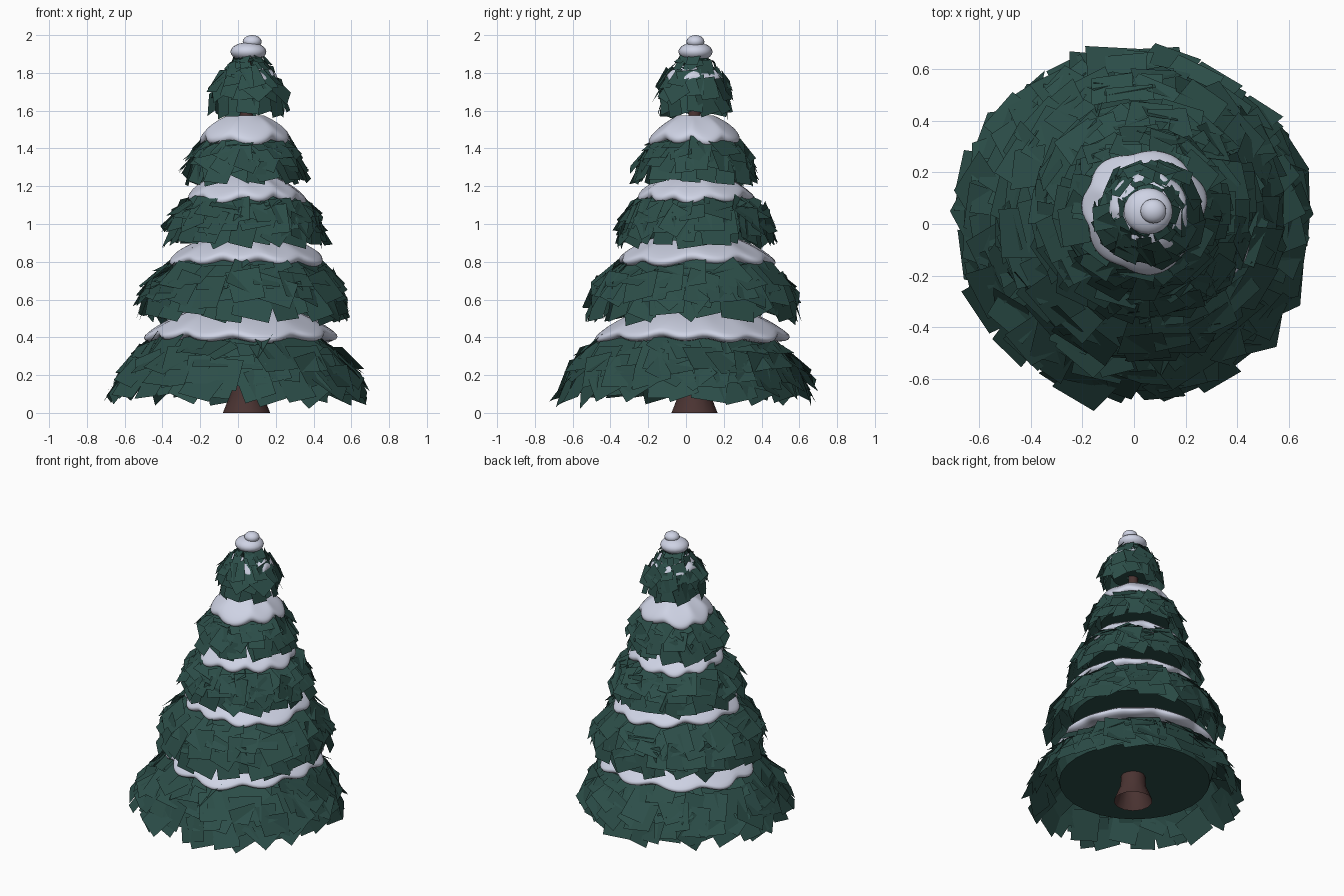
import bpy, bmesh, math, random
from math import sin, cos, pi
from mathutils import Vector, Matrix

random.seed(11)
if "Cube" in bpy.data.objects:
    bpy.data.objects.remove(bpy.data.objects["Cube"])


def material(name, rgb):
    m = bpy.data.materials.new(name)
    m.use_nodes = True
    m.diffuse_color = (*rgb, 1)
    m.node_tree.nodes["Principled BSDF"].inputs["Base Color"].default_value = (*rgb, 1)
    return m


GREEN = material("needle green", (0.025, 0.076, 0.066))
SNOW = material("snow white", (0.62, 0.65, 0.78))
BARK = material("bark brown", (0.07, 0.034, 0.032))


def finish(bm, name, mat, smooth=False):
    mesh = bpy.data.meshes.new(name)
    bm.to_mesh(mesh)
    bm.free()
    mesh.materials.append(mat)
    mesh.polygons.foreach_set("use_smooth", [smooth] * len(mesh.polygons))
    ob = bpy.data.objects.new(name, mesh)
    bpy.context.collection.objects.link(ob)
    return ob


def revolve(bm, profile, centre, segs, shape=lambda a, r, z: (r, z)):
    """Sweep a (radius, height) profile round a vertical axis."""
    rings = []
    for r, z in profile:
        ring = []
        for i in range(segs):
            a = 2 * pi * i / segs
            rr, zz = shape(a, r, z)
            ring.append(bm.verts.new((centre[0] + rr * cos(a), centre[1] + rr * sin(a), zz)))
        rings.append(ring)
    for low, high in zip(rings, rings[1:]):
        for i in range(segs):
            j = (i + 1) % segs
            bm.faces.new((low[i], low[j], high[j], high[i]))


def along(profile, u):
    """Point and downhill direction at fraction u of a three-point profile."""
    p = [Vector(q) for q in profile]
    k = 0 if u < 0.5 else 1
    point = p[k].lerp(p[k + 1], u * 2 - k)
    slope = (p[1] - p[0]).normalized().lerp((p[2] - p[1]).normalized(), u)
    return point, slope.normalized()


def foliage(name, profile, centre, rows, width, length):
    """Core with a flat underside near the hem, covered with overlapping needle cards."""
    bm = bmesh.new()
    (r0, z0), (r1, z1), (r2, z2) = profile
    core = [(0.03, z2 + 0.06), (r2 * 0.76, z2 + 0.06), (r1 * 0.88, z1), (r0 * 0.94, z0)]
    revolve(bm, core, centre, 28)
    for u in rows:
        point, slope = along(profile, u)
        count = max(9, round(2 * pi * point.x / (width * 0.6)))
        for i in range(count):
            a = 2 * pi * (i + random.uniform(-0.4, 0.4)) / count
            out, side = Vector((cos(a), sin(a), 0)), Vector((-sin(a), cos(a), 0))
            down = out * slope.x + Vector((0, 0, slope.y))
            normal = side.cross(down) * -1
            lift = 0.2 * u - 0.2 + random.uniform(-0.26, 0.24)
            turn = (Matrix.Rotation(random.gauss(0, 0.28), 3, normal)
                    @ Matrix.Rotation(lift, 3, side)
                    @ Matrix.Rotation(random.gauss(0, 0.12), 3, down))
            base = Vector((*centre, point.y)) + out * (point.x + random.uniform(0, 0.03))
            base += down * random.uniform(-0.12, 0.12) * length
            w = side * width * random.uniform(0.4, 0.6)
            d = down * length * random.uniform(0.42, 0.56)
            bm.faces.new([bm.verts.new(base + turn @ v)
                          for v in (-w - d, w - d, w * 0.95 + d, -w * 0.95 + d)])
    finish(bm, name, GREEN)


def snow_cap(name, rim, height, rise, centre, lobes):
    """Soft snow collar with a scalloped, drooping rim."""
    bm = bmesh.new()
    phase = random.uniform(0, 6)

    def scallop(a, r, z):
        lobe = abs(sin(lobes * a / 2 + phase + 0.5 * sin(2 * a + phase)))
        wave = sin(3 * a + phase)
        t = max(0, r / rim - 0.45) / 0.55
        return (r * (1 + t * (0.09 * lobe - 0.05 + 0.025 * wave)),
                z - t * (0.035 * lobe - 0.015 + 0.008 * wave))

    steps = ((0.8, -0.025), (0.95, -0.028), (1, 0.0), (0.96, 0.022))
    profile = [(rim * f, height + z) for f, z in steps]
    profile += [(rim * f, height + 0.025 + rise * g) for f, g in ((0.82, 0.33), (0.62, 0.7), (0.4, 1))]
    revolve(bm, profile, centre, 64, scallop)
    ob = finish(bm, name, SNOW, True)
    sub = ob.modifiers.new("soften", "SUBSURF")
    sub.levels = sub.render_levels = 1


# Trunk: flared foot, tapering up through the tiers
bm = bmesh.new()
revolve(bm, [(0.125, 0), (0.085, 0.1), (0.07, 0.3), (0.045, 1.2), (0.025, 1.86)],
        (0.045, 0.045), 14)
finish(bm, "trunk", BARK, True)

# Foliage tiers: profile from top to hem, centre, card rows, card width and length
ROWS = (0.2, 0.42, 0.64, 0.86)
foliage("bottom_branches", ((0.4, 0.42), (0.58, 0.26), (0.64, 0.12)), (0.0, 0.005), ROWS, 0.19, 0.19)
foliage("lower_branches", ((0.29, 0.84), (0.49, 0.70), (0.52, 0.55)), (0.03, 0.04), ROWS, 0.18, 0.18)
foliage("middle_branches", ((0.23, 1.16), (0.36, 1.06), (0.395, 0.93)), (0.035, 0.05), ROWS, 0.15, 0.15)
foliage("upper_branches", ((0.16, 1.47), (0.26, 1.38), (0.29, 1.25)), (0.035, 0.05), ROWS, 0.13, 0.14)
foliage("top_branches", ((0.09, 1.83), (0.16, 1.75), (0.165, 1.6)), (0.055, 0.045),
        (0.38, 0.6, 0.85), 0.11, 0.13)
foliage("tip_branches", ((0.05, 1.89), (0.075, 1.86), (0.1, 1.82)), (0.055, 0.045),
        (0.3, 0.8), 0.06, 0.06)

# Snow collars lying on each tier
snow_cap("bottom_snow", 0.51, 0.415, 0.13, (0.02, 0.04), 11)
snow_cap("lower_snow", 0.41, 0.82, 0.1, (0.05, 0.05), 10)
snow_cap("middle_snow", 0.31, 1.15, 0.09, (0.04, 0.05), 9)
snow_cap("upper_snow", 0.24, 1.46, 0.09, (0.04, 0.05), 7)
snow_cap("top_snow", 0.16, 1.765, 0.05, (0.055, 0.045), 6)

# Snow lumps on the tip
for name, x, z, radius, half in (("tip_snow", 0.055, 1.912, 0.095, 0.05),
                                 ("tip_snow_ball", 0.075, 1.965, 0.05, 0.035)):
    bm = bmesh.new()
    bmesh.ops.create_uvsphere(bm, u_segments=20, v_segments=12, radius=1)
    bmesh.ops.transform(bm, verts=bm.verts, matrix=Matrix.Translation((x, 0.05, z))
                        @ Matrix.Diagonal((radius, radius * 0.95, half, 1)))
    finish(bm, name, SNOW, True)
